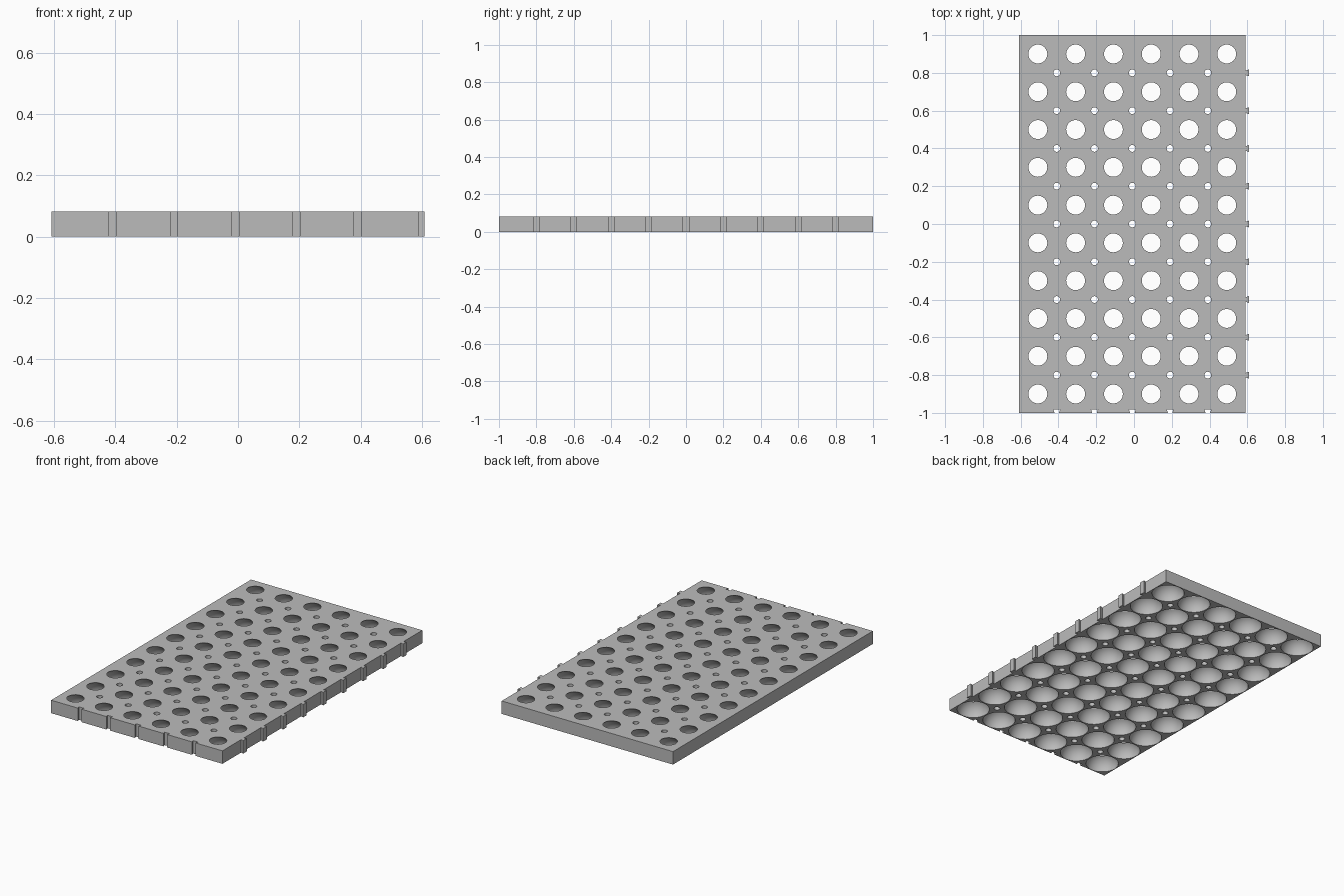
import bpy, bmesh, math
from mathutils import Vector

cube = bpy.data.objects.get("Cube")
if cube:
    bpy.data.objects.remove(cube, do_unlink=True)

# Main sizes
PITCH, COLS, ROWS = 0.2, 6, 10
HALF = PITCH / 2
HEIGHT = 0.082
LEFT, RIGHT, FRONT = -0.609, 0.591, -1.0
TAB_DEPTH, TAB_NECK, TAB_HEAD = 0.018, 0.024, 0.036
DOME_RADIUS, DRAIN_RADIUS = 0.096, 0.018
DOME_RINGS, ARC_STEPS = 8, 5

grey = bpy.data.materials.new("light grey plastic")
grey.use_nodes = True
colour = (0.5, 0.5, 0.5, 1)
grey.diffuse_color = colour
grey.node_tree.nodes["Principled BSDF"].inputs["Base Color"].default_value = colour


def finish(name, bm):
    bmesh.ops.recalc_face_normals(bm, faces=bm.faces)
    mesh = bpy.data.meshes.new(name)
    bm.to_mesh(mesh)
    bm.free()
    mesh.materials.append(grey)
    obj = bpy.data.objects.new(name, mesh)
    bpy.context.collection.objects.link(obj)
    return obj


def corner_points(sx, sy, column_seam, row_seam):
    """Cell corner: quarter drain hole, half front notch, or plain."""
    if 0 < column_seam < COLS and 0 < row_seam < ROWS:
        turns = [math.pi / 2 * k / ARC_STEPS for k in range(ARC_STEPS + 1)]
        return [(sx * (HALF - DRAIN_RADIUS * math.cos(t)),
                 sy * (HALF - DRAIN_RADIUS * math.sin(t))) for t in turns]
    if 0 < column_seam < COLS and row_seam == 0:
        inner = sy * (HALF - TAB_DEPTH)
        return [(sx * (HALF - TAB_NECK / 2), sy * HALF),
                (sx * (HALF - TAB_HEAD / 2), inner), (sx * HALF, inner)]
    return [(sx * HALF, sy * HALF)]


def cell_outline(i, j):
    """Outline of one cell around its centre, ordered by angle."""
    points = []
    for sx in (-1, 1):
        for sy in (-1, 1):
            points += corner_points(sx, sy, i + (sx > 0), j + (sy > 0))
    for degrees in range(-30, 31, 10):
        slide = HALF * math.tan(math.radians(degrees))
        for side in (-HALF, HALF):
            points += [(side, slide), (slide, side)]
    return sorted(points, key=lambda p: math.atan2(p[1], p[0]))


def add_cell(bm, i, j):
    """Top face, domed pocket and underside of one cell."""
    outline = cell_outline(i, j)
    angles = [math.atan2(y, x) for x, y in outline]
    centre = Vector((LEFT + PITCH * (i + 0.5), FRONT + PITCH * (j + 0.5), 0))
    rings = [[(x, y, HEIGHT) for x, y in outline]]
    steepest = math.asin(HEIGHT / DOME_RADIUS)
    for k in range(DOME_RINGS, -1, -1):
        lift = steepest * k / DOME_RINGS
        radius, z = DOME_RADIUS * math.cos(lift), DOME_RADIUS * math.sin(lift)
        rings.append([(radius * math.cos(a), radius * math.sin(a), z) for a in angles])
    rings.append([(x, y, 0) for x, y in outline])

    loops = [[bm.verts.new(centre + Vector(p)) for p in ring] for ring in rings]
    for upper, lower in zip(loops, loops[1:]):
        for n in range(len(upper)):
            bm.faces.new((upper[n - 1], upper[n], lower[n], lower[n - 1]))


# Tile made of joined cells
bm = bmesh.new()
for i in range(COLS):
    for j in range(ROWS):
        add_cell(bm, i, j)
bmesh.ops.remove_doubles(bm, verts=bm.verts, dist=0.0001)

# Outer walls, notch walls and drain hole walls
rims = [e for e in bm.edges if e.is_boundary and all(v.co.z > HEIGHT / 2 for v in e.verts)]
walls = bmesh.ops.extrude_edge_only(bm, edges=rims)["geom"]
wall_feet = [g for g in walls if isinstance(g, bmesh.types.BMVert)]
bmesh.ops.translate(bm, verts=wall_feet, vec=(0, 0, -HEIGHT))
bmesh.ops.remove_doubles(bm, verts=bm.verts, dist=0.0001)
tile = finish("tile", bm)

bpy.ops.object.select_all(action="DESELECT")
bpy.context.view_layer.objects.active = tile
tile.select_set(True)
bpy.ops.object.shade_smooth_by_angle(angle=math.radians(30))

# Dovetail tabs along the left side
bm = bmesh.new()
for j in range(1, ROWS):
    y, tip = FRONT + PITCH * j, RIGHT + TAB_DEPTH
    outline = [(RIGHT, y - TAB_NECK / 2), (tip, y - TAB_HEAD / 2),
               (tip, y + TAB_HEAD / 2), (RIGHT, y + TAB_NECK / 2)]
    base = bm.faces.new([bm.verts.new((px, py, 0)) for px, py in outline])
    raised = bmesh.ops.extrude_face_region(bm, geom=[base], use_keep_orig=True)["geom"]
    top = [g for g in raised if isinstance(g, bmesh.types.BMVert)]
    bmesh.ops.translate(bm, verts=top, vec=(0, 0, HEIGHT))
finish("side_tabs", bm)
